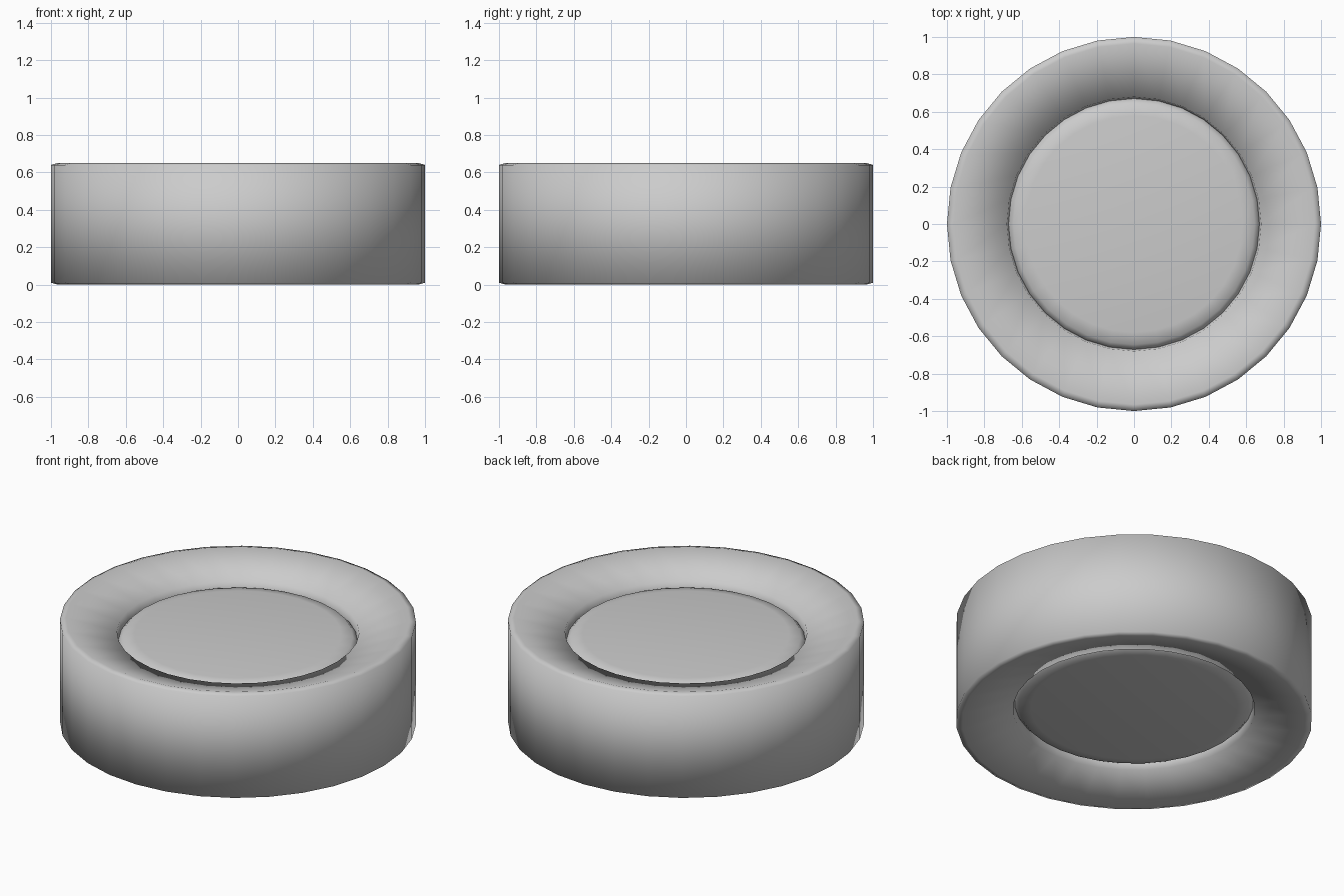
import bpy, bmesh, math

if "Cube" in bpy.data.objects:
    bpy.data.objects.remove(bpy.data.objects["Cube"])

SIDES = 32
MID = 0.325  # the model is mirrored about this height


def lathe(name, half_profile, close):
    """Revolve a profile of (radius, height above the middle), mirrored below."""
    pts = half_profile + [(r, -h) for r, h in reversed(half_profile)]
    bm = bmesh.new()
    rings = []
    for r, h in pts:
        rings.append([bm.verts.new((r * math.cos(2 * math.pi * i / SIDES),
                                    r * math.sin(2 * math.pi * i / SIDES),
                                    MID + h)) for i in range(SIDES)])
    pairs = list(zip(rings, rings[1:]))
    if close:
        pairs.append((rings[-1], rings[0]))
    for a, b in pairs:
        for i in range(SIDES):
            j = (i + 1) % SIDES
            bm.faces.new((a[i], a[j], b[j], b[i]))
    if not close:
        bm.faces.new(rings[0])
        bm.faces.new(rings[-1])
    bmesh.ops.recalc_face_normals(bm, faces=bm.faces)
    for f in bm.faces:
        f.smooth = True
    mesh = bpy.data.meshes.new(name)
    bm.to_mesh(mesh)
    bm.free()
    obj = bpy.data.objects.new(name, mesh)
    bpy.context.collection.objects.link(obj)
    return obj


# Tyre: straight tread, sidewalls dishing inwards to a round hole
lathe("tyre", [(0.67, 0.19), (0.68, 0.245), (0.965, 0.325), (1.0, 0.315)], True)

# Hub: plain disc with a softened edge, recessed in the hole
lathe("hub", [(0.58, 0.232), (0.645, 0.222), (0.675, 0.19)], False)
